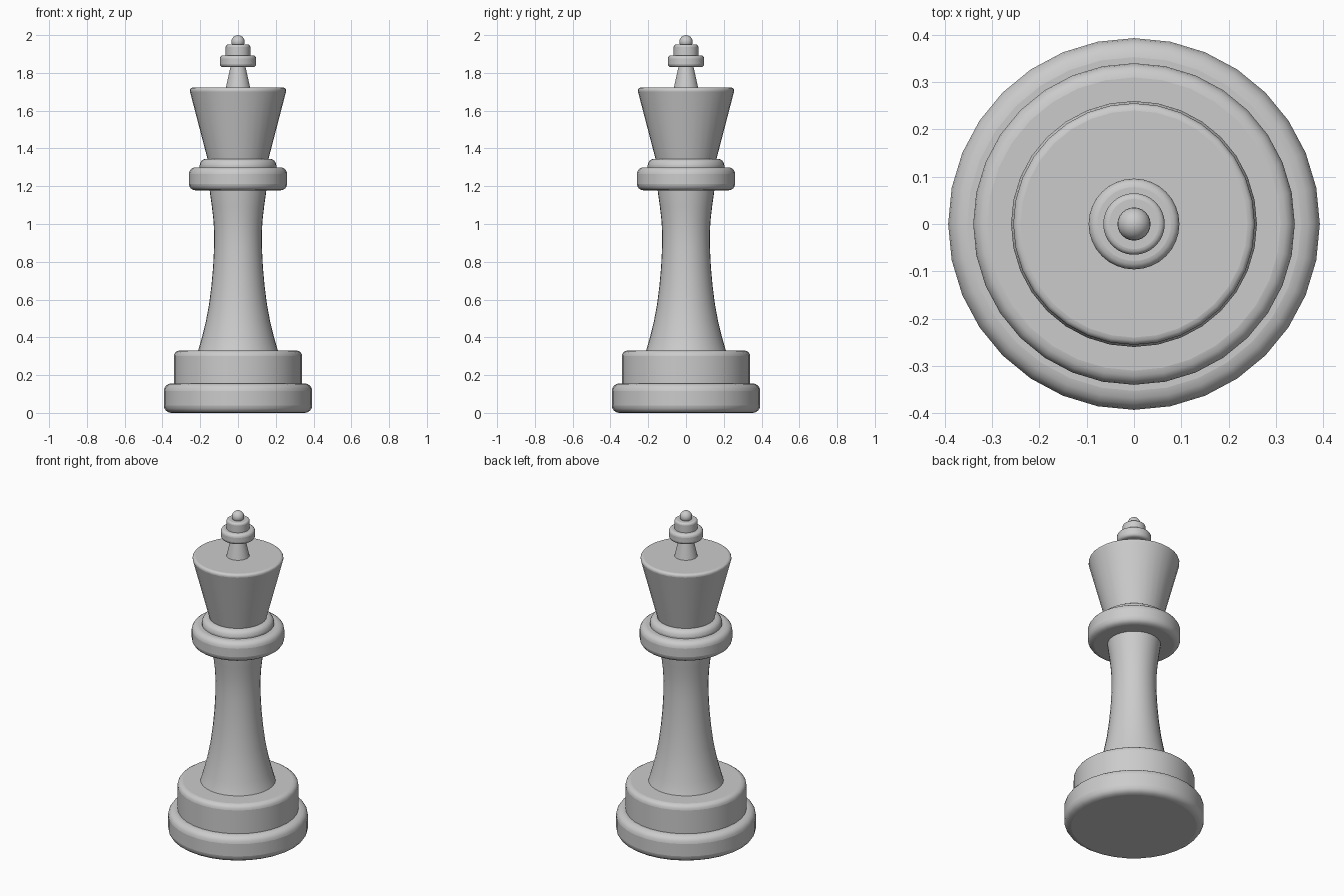
import bpy, bmesh, math

if "Cube" in bpy.data.objects:
    bpy.data.objects.remove(bpy.data.objects["Cube"])

SEGMENTS = 32


def smooth(obj, angle=40):
    bpy.ops.object.select_all(action='DESELECT')
    obj.select_set(True)
    bpy.context.view_layer.objects.active = obj
    bpy.ops.object.shade_smooth_by_angle(angle=math.radians(angle))


def lathe(name, profile):
    """Closed solid of revolution from (radius, z) points, bottom to top."""
    bm = bmesh.new()
    rings = []
    for r, z in profile:
        rings.append([bm.verts.new((r * math.sin(2 * math.pi * i / SEGMENTS),
                                    r * math.cos(2 * math.pi * i / SEGMENTS), z))
                      for i in range(SEGMENTS)])
    for low, high in zip(rings, rings[1:]):
        for i in range(SEGMENTS):
            j = (i + 1) % SEGMENTS
            bm.faces.new((low[i], low[j], high[j], high[i]))
    bm.faces.new(rings[0])
    bm.faces.new(rings[-1])
    bmesh.ops.recalc_face_normals(bm, faces=bm.faces)
    mesh = bpy.data.meshes.new(name)
    bm.to_mesh(mesh)
    bm.free()
    obj = bpy.data.objects.new(name, mesh)
    bpy.context.collection.objects.link(obj)
    smooth(obj)
    return obj


def disc(name, r_bottom, r_top, z0, z1, bevel):
    """Cylinder or cone section with rounded rims."""
    obj = lathe(name, [(r_bottom, z0), (r_top, z1)])
    if bevel:
        mod = obj.modifiers.new("rounded_rims", 'BEVEL')
        mod.width = bevel
        mod.segments = 4
        mod.limit_method = 'ANGLE'
        mod.angle_limit = math.radians(50)
        # bevel must come before the smooth-by-angle modifier, if one exists
        obj.modifiers.move(len(obj.modifiers) - 1, 0)
    return obj


# Stepped base
disc("base", 0.393, 0.393, 0.0, 0.156, 0.04)
disc("base_step", 0.34, 0.34, 0.11, 0.33, 0.03)

# Waisted stem
lathe("stem", [(0.22, 0.31), (0.211, 0.33), (0.191, 0.40), (0.171, 0.48),
               (0.154, 0.57), (0.141, 0.67), (0.132, 0.77), (0.127, 0.87),
               (0.126, 0.95), (0.130, 1.02), (0.138, 1.09), (0.148, 1.16),
               (0.152, 1.20)])

# Collar and upper ring
disc("collar", 0.26, 0.26, 1.178, 1.30, 0.035)
disc("collar_ring", 0.203, 0.203, 1.265, 1.345, 0.035)

# Flared head
disc("head", 0.155, 0.26, 1.32, 1.722, 0.02)

# Finial
disc("finial_neck", 0.067, 0.038, 1.71, 1.84, 0)
disc("finial_disc", 0.096, 0.096, 1.83, 1.893, 0.018)
disc("finial_cap", 0.065, 0.065, 1.88, 1.95, 0.012)

# Ball on top
bpy.ops.mesh.primitive_uv_sphere_add(segments=24, ring_count=12, radius=0.035,
                                     location=(0, 0, 1.965))
ball = bpy.context.object
ball.name = "finial_ball"
smooth(ball)
